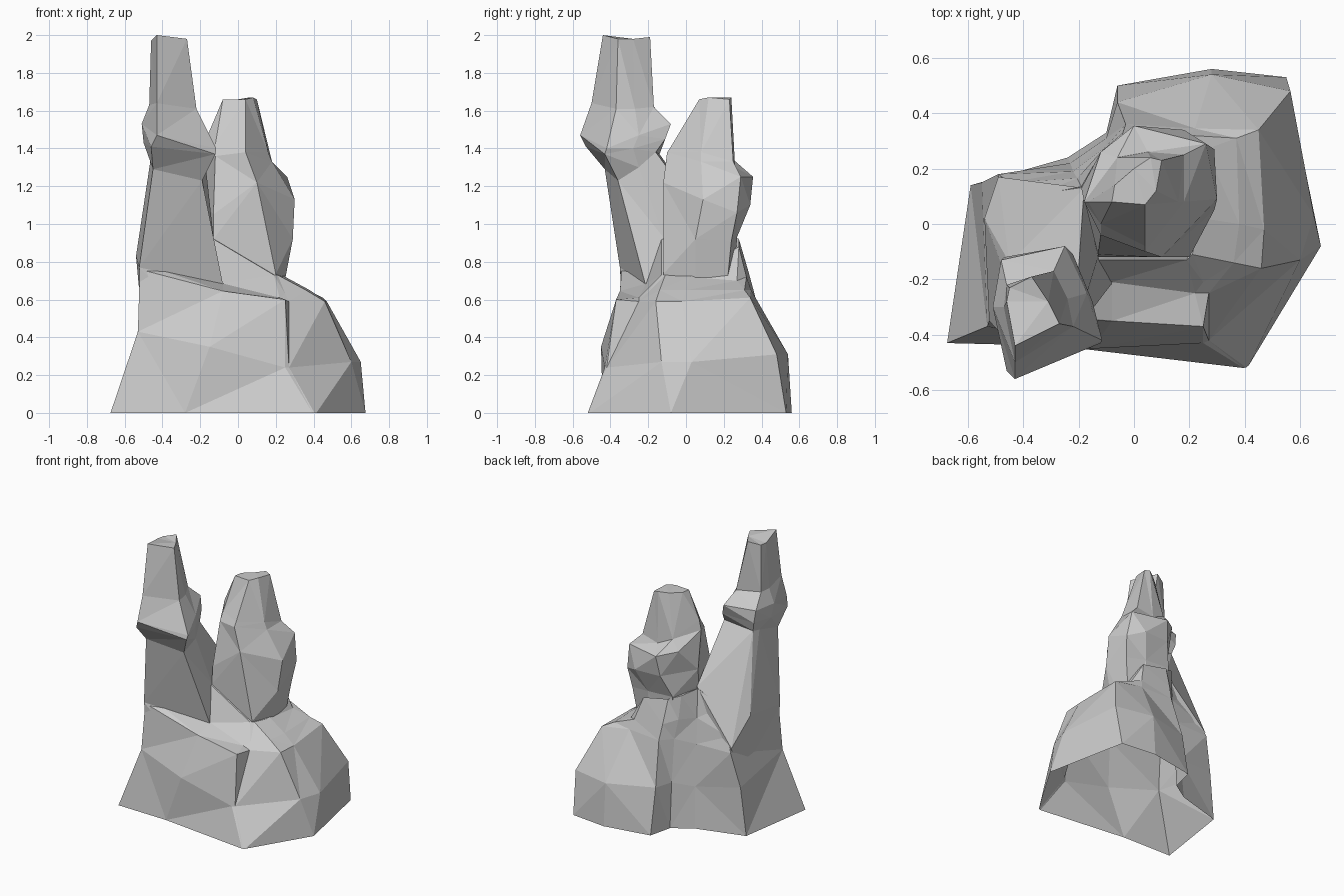
import bpy, bmesh


def loft(name, rings):
    """Closed faceted solid through rings of equal point count."""
    bm = bmesh.new()
    loops = [[bm.verts.new(p) for p in ring] for ring in rings]
    n = len(loops[0])
    for low, high in zip(loops, loops[1:]):
        for i in range(n):
            j = (i + 1) % n
            bm.faces.new((low[i], low[j], high[j], high[i]))
    bm.faces.new(loops[0][::-1])
    bm.faces.new(loops[-1])
    bmesh.ops.triangulate(bm, faces=bm.faces[:])
    bmesh.ops.recalc_face_normals(bm, faces=bm.faces[:])
    mesh = bpy.data.meshes.new(name)
    bm.to_mesh(mesh)
    bm.free()
    ob = bpy.data.objects.new(name, mesh)
    bpy.context.collection.objects.link(ob)
    return ob


# broad mound: skirt, then stepped shoulders with a front ledge
skirt = [
    [(-.675, -.43, 0), (-.28, -.44, 0), (.395, -.52, 0), (.405, -.518, 0), (.415, -.51, 0), (.675, -.08, 0),
     (.55, .53, 0), (.28, .56, 0), (-.06, .50, 0), (-.10, .33, 0), (-.24, .24, 0), (-.59, .14, 0)],
    [(-.53, -.37, .43), (-.15, -.45, .35), (.25, -.43, .24), (.27, -.42, .24), (.60, -.13, .27), (.65, .03, .27),
     (.565, .48, .31), (.28, .54, .31), (-.06, .44, .33), (-.10, .31, .33), (-.23, .22, .30), (-.55, .15, .35)],
]
shoulders = [
    [(-.52, -.34, .76), (-.08, -.35, .645), (.25, -.37, .60), (.27, -.25, .59), (.46, -.16, .59), (.47, -.02, .59),
     (.45, .34, .61), (.22, .345, .65), (-.03, .36, .64), (-.10, .28, .64), (-.22, .19, .60), (-.49, .18, .60)],
    [(-.45, -.30, .77), (-.08, -.21, .685), (.22, -.25, .61), (.25, -.21, .63), (.36, -.14, .65), (.38, 0, .65),
     (.37, .31, .65), (.20, .32, .72), (-.04, .33, .75), (-.12, .26, .78), (-.205, .165, .78), (-.45, .15, .70)],
    [(-.40, -.22, .80), (-.13, -.13, .92), (.19, -.13, .73), (.20, -.12, .73), (.21, -.11, .73), (.25, .02, .72),
     (.26, .27, .70), (.15, .28, .88), (-.05, .28, .92), (-.13, .24, .95), (-.19, .135, .98), (-.37, .10, .88)],
]
mound = loft("rock_formation", skirt + shoulders)

# tall spire with flared collar and square tip
tall = loft("tall_spire", [
    [(-.50, -.33, .4), (-.15, -.30, .4), (-.10, -.10, .4), (-.15, .10, .4), (-.46, .12, .4), (-.50, 0, .4)],
    [(-.523, -.35, .77), (-.08, -.215, .68), (-.13, -.12, .93), (-.18, .13, .99), (-.49, .17, .63), (-.54, .02, .83)],
    [(-.45, -.43, 1.29), (-.19, -.36, 1.23), (-.17, -.25, 1.30), (-.20, -.16, 1.38), (-.45, -.14, 1.37), (-.46, -.20, 1.36)],
    [(-.46, -.53, 1.41), (-.12, -.43, 1.37), (-.15, -.28, 1.40), (-.22, -.11, 1.45), (-.47, -.12, 1.44), (-.50, -.28, 1.43)],
    [(-.43, -.56, 1.47), (-.115, -.42, 1.40), (-.17, -.25, 1.47), (-.25, -.08, 1.53), (-.48, -.13, 1.53), (-.51, -.30, 1.53)],
    [(-.43, -.50, 1.64), (-.22, -.37, 1.61), (-.24, -.27, 1.61), (-.29, -.17, 1.62), (-.46, -.22, 1.63), (-.47, -.30, 1.63)],
    [(-.43, -.44, 2.0), (-.27, -.36, 1.98), (-.31, -.28, 1.98), (-.37, -.19, 1.99), (-.45, -.23, 1.97), (-.46, -.28, 1.97)],
])

# shorter, bulging spire with a rear shelf
short = loft("short_spire", [
    [(-.05, -.09, .5), (.19, -.10, .5), (.21, .05, .5), (.21, .20, .5), (.10, .25, .5), (-.05, .24, .5), (-.10, .08, .5)],
    [(-.13, -.12, .92), (.20, -.12, .735), (.29, .05, .92), (.27, .24, .91), (.12, .27, .93), (-.08, .27, .94), (-.18, .11, .99)],
    [(-.13, -.11, 1.05), (.10, -.12, 1.22), (.30, .09, 1.13), (.29, .27, 1.06), (.18, .34, 1.10), (-.02, .33, 1.10), (-.19, .13, 1.12)],
    [(-.12, -.04, 1.36), (.04, -.10, 1.38), (.18, .08, 1.33), (.26, .29, 1.25), (0, .355, 1.25), (-.12, .26, 1.28), (-.18, .08, 1.39)],
    [(-.12, .0, 1.42), (.04, -.08, 1.41), (.16, .08, 1.38), (.18, .25, 1.33), (.05, .26, 1.30), (-.06, .24, 1.35), (-.165, .08, 1.46)],
    [(-.08, .08, 1.66), (.04, .07, 1.66), (.08, .12, 1.67), (.10, .23, 1.66), (.06, .24, 1.67), (0, .20, 1.66), (-.07, .14, 1.66)],
])

# fuse the spires into the mound
for part in (tall, short):
    mod = mound.modifiers.new("fuse", 'BOOLEAN')
    mod.operation = 'UNION'
    mod.solver = 'EXACT'
    mod.object = part
fused = bpy.data.meshes.new_from_object(
    mound.evaluated_get(bpy.context.evaluated_depsgraph_get()))
mound.modifiers.clear()
mound.data = fused
for part in (tall, short):
    bpy.data.objects.remove(part)

# open underside
bm = bmesh.new()
bm.from_mesh(fused)
under = [f for f in bm.faces if all(v.co.z < .001 for v in f.verts)]
bmesh.ops.delete(bm, geom=under, context='FACES')
bm.to_mesh(fused)
bm.free()
